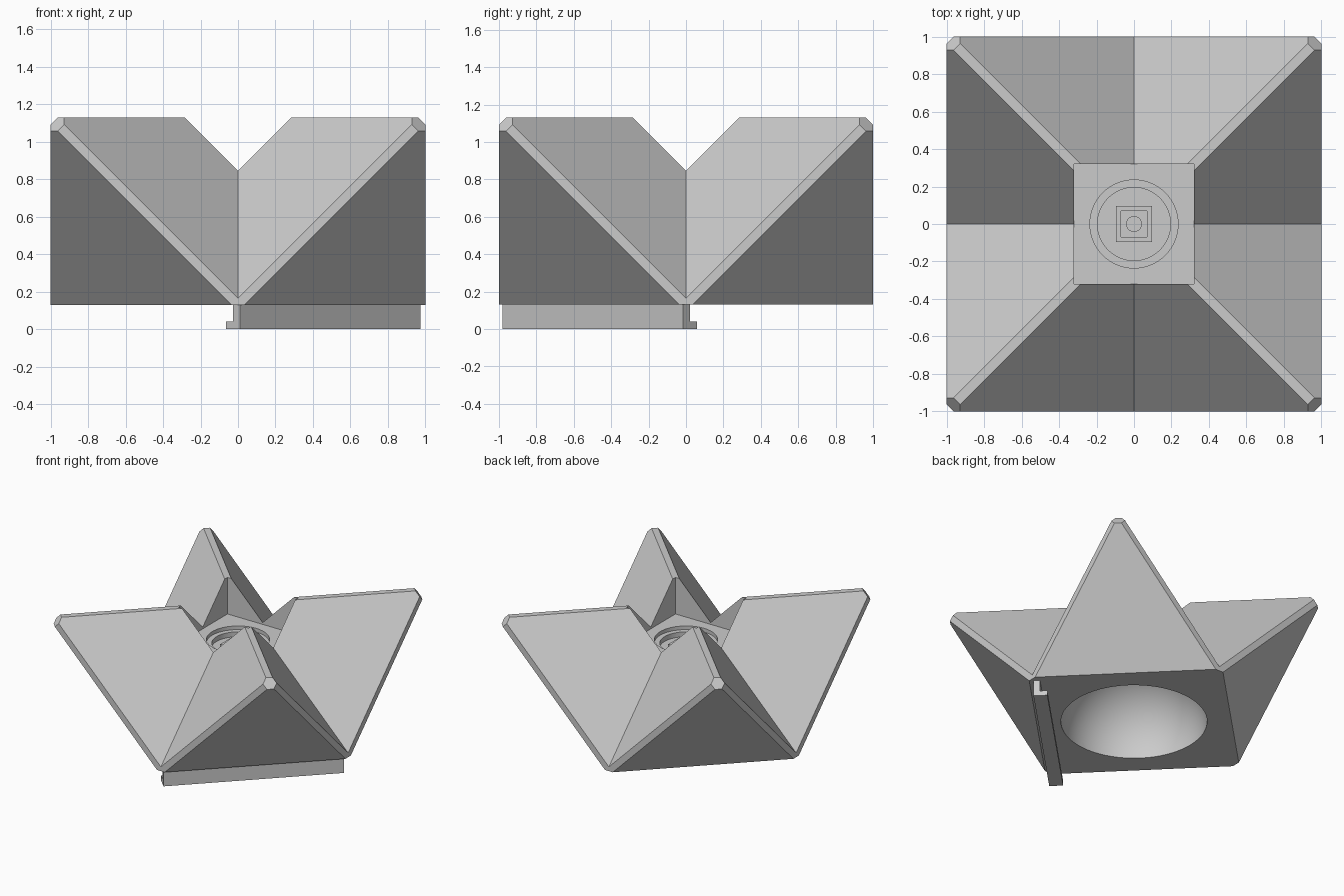
import bpy, bmesh, math
from mathutils import Vector, Matrix

cube = bpy.data.objects.get("Cube")
if cube:
    bpy.data.objects.remove(cube, do_unlink=True)

FLOOR = 0.13      # underside of the star body
SHARP = 1.035     # size of the star before its edges are trimmed
SEAT = 0.83       # height of the square seat in the middle

grey = bpy.data.materials.new("light_grey")
grey.use_nodes = True
grey.diffuse_color = (0.6, 0.6, 0.6, 1)
grey.node_tree.nodes["Principled BSDF"].inputs["Base Color"].default_value = (0.6, 0.6, 0.6, 1)


def make_object(name, bm):
    bmesh.ops.recalc_face_normals(bm, faces=bm.faces)
    mesh = bpy.data.meshes.new(name)
    bm.to_mesh(mesh)
    bm.free()
    mesh.materials.append(grey)
    obj = bpy.data.objects.new(name, mesh)
    bpy.context.collection.objects.link(obj)
    return obj


def box(name, half, low, high):
    bm = bmesh.new()
    place = Matrix.Translation((0, 0, (low + high) / 2)) @ Matrix.Diagonal((2 * half, 2 * half, high - low, 1))
    bmesh.ops.create_cube(bm, size=1, matrix=place)
    return make_object(name, bm)


def cylinder(name, radius, low, high):
    bm = bmesh.new()
    bmesh.ops.create_cone(bm, cap_ends=True, segments=64, radius1=radius, radius2=radius,
                          depth=high - low, matrix=Matrix.Translation((0, 0, (low + high) / 2)))
    return make_object(name, bm)


def carve(target, cutter):
    cutter.hide_render = True
    mod = target.modifiers.new("carve", 'BOOLEAN')
    mod.operation = 'DIFFERENCE'
    mod.solver = 'EXACT'
    mod.object = cutter
    bpy.context.view_layer.objects.active = target
    bpy.ops.object.modifier_apply(modifier=mod.name)
    bpy.data.objects.remove(cutter, do_unlink=True)


# One spike: a unit cube trimmed by the star planes; the cube sides trim the edges
bm = bmesh.new()
bmesh.ops.create_cube(bm, size=1, matrix=Matrix.Translation((0.5, 0.5, 0.5)))
for normal, distance in [((-1, 1, 1), SHARP), ((1, -1, 1), SHARP),
                         ((1, 1, -1), SHARP), ((1, 1, 1), 2.89)]:
    n = Vector(normal)
    cut = bmesh.ops.bisect_plane(bm, geom=bm.verts[:] + bm.edges[:] + bm.faces[:],
                                 plane_co=n * distance / n.length_squared,
                                 plane_no=n, clear_outer=True)
    edges = [e for e in cut["geom_cut"] if isinstance(e, bmesh.types.BMEdge)]
    bmesh.ops.contextual_create(bm, geom=edges)

# Open the inner walls, then mirror the spike into all four quadrants
inner = [f for f in bm.faces if any(all(abs(v.co[i]) < 1e-4 for v in f.verts) for i in (0, 1))]
bmesh.ops.delete(bm, geom=inner, context='FACES')
for axis in (0, 1):
    copy = bmesh.ops.duplicate(bm, geom=bm.verts[:] + bm.edges[:] + bm.faces[:])["geom"]
    for v in copy:
        if isinstance(v, bmesh.types.BMVert):
            v.co[axis] *= -1
    bmesh.ops.remove_doubles(bm, verts=bm.verts[:], dist=1e-4)
bmesh.ops.translate(bm, verts=bm.verts[:], vec=(0, 0, FLOOR))
body = make_object("star_body", bm)

# Square seat with a stepped round recess, and a dome hollow underneath
carve(body, box("seat_cutter", 0.32, SEAT, 1.4))
carve(body, cylinder("rim_cutter", 0.235, SEAT - 0.03, 1.4))
carve(body, cylinder("recess_cutter", 0.195, SEAT - 0.07, 1.4))
bm = bmesh.new()
bmesh.ops.create_uvsphere(bm, u_segments=64, v_segments=32, radius=0.55,
                          matrix=Matrix.Translation((0, 0, FLOOR)))
carve(body, make_object("dome_cutter", bm))

# Square socket with a round hole in the recess
socket = box("square_socket", 0.095, SEAT - 0.075, SEAT - 0.03)
carve(socket, box("socket_cutter", 0.07, SEAT - 0.05, 1.4))
carve(socket, cylinder("hole_cutter", 0.04, SEAT - 0.065, 1.4))

# L-shaped rail under one edge: (inward offset, height) profile swept along the edge
profile = [(0, 0), (0.105, 0), (0.105, 0.04), (0.05, 0.04), (0.05, FLOOR), (0, FLOOR)]
inward = Vector((-1, 1, 0)).normalized()
bm = bmesh.new()
start = Vector((0.01, -0.98, 0))
face = bm.faces.new([bm.verts.new(start + inward * a + Vector((0, 0, h))) for a, h in profile])
swept = bmesh.ops.extrude_face_region(bm, geom=[face], use_keep_orig=True)["geom"]
bmesh.ops.translate(bm, verts=[v for v in swept if isinstance(v, bmesh.types.BMVert)],
                    vec=(0.965, 0.965, 0))
rail = make_object("mounting_rail", bm)

# Smooth the round parts, keep the facets sharp
for obj in (body, socket, rail):
    bpy.ops.object.select_all(action='DESELECT')
    obj.select_set(True)
    bpy.context.view_layer.objects.active = obj
    bpy.ops.object.shade_smooth_by_angle(angle=math.radians(30))
